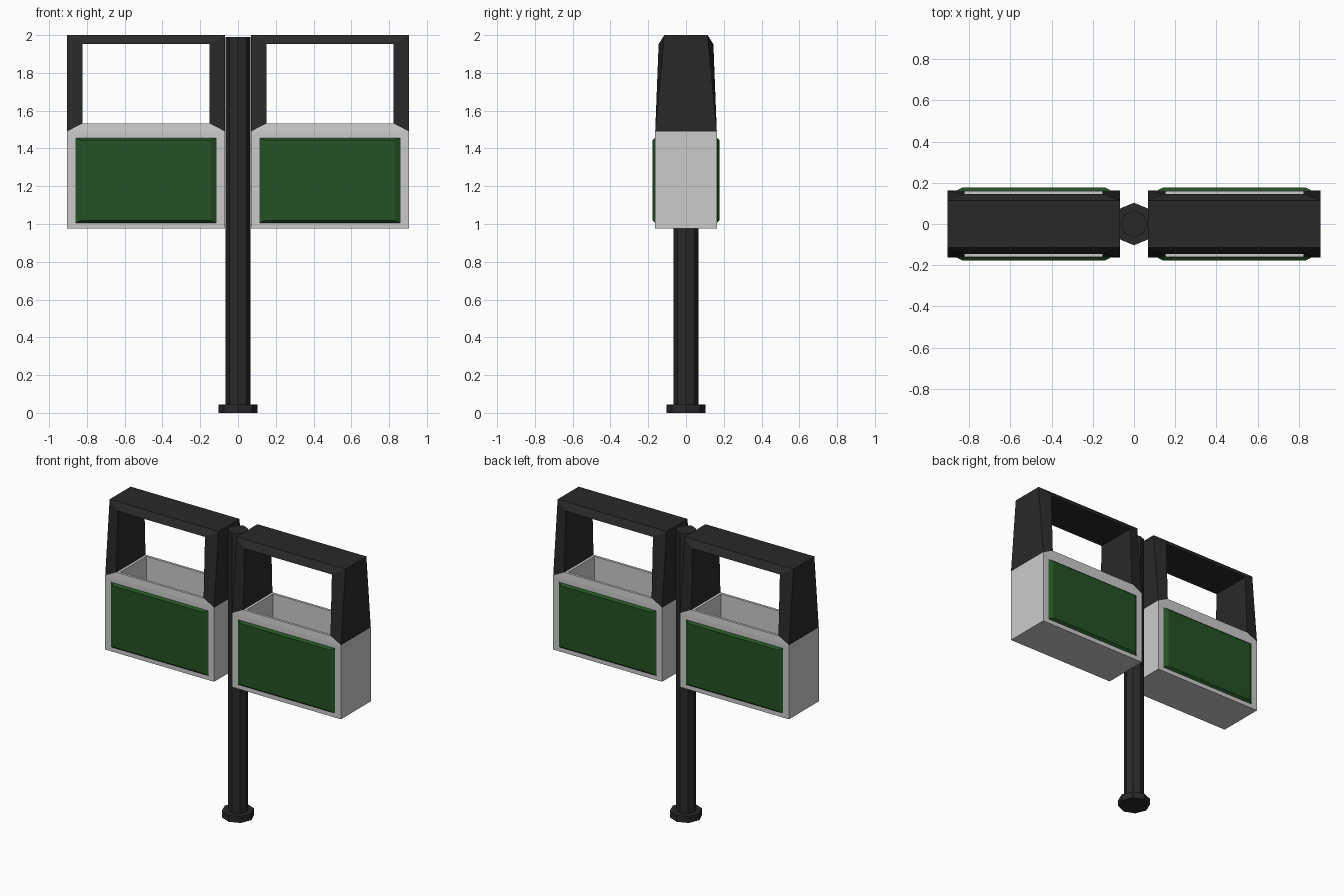
import bpy, bmesh

if "Cube" in bpy.data.objects:
    bpy.data.objects.remove(bpy.data.objects["Cube"])


def material(name, color):
    m = bpy.data.materials.new(name)
    m.diffuse_color = color
    m.use_nodes = True
    m.node_tree.nodes["Principled BSDF"].inputs["Base Color"].default_value = m.diffuse_color
    return m


BLACK = material("black_metal", (0.022, 0.022, 0.022, 1))
GREEN = material("green_panel", (0.018, 0.085, 0.018, 1))


def loft(name, rings, mat=None):
    """Skin a series of four-point rings and cap both ends."""
    bm = bmesh.new()
    rows = [[bm.verts.new(p) for p in ring] for ring in rings]
    for a, b in zip(rows, rows[1:]):
        for i in range(4):
            j = (i + 1) % 4
            bm.faces.new((a[i], a[j], b[j], b[i]))
    bm.faces.new(rows[0])
    bm.faces.new(rows[-1])
    bmesh.ops.recalc_face_normals(bm, faces=bm.faces)
    me = bpy.data.meshes.new(name)
    bm.to_mesh(me)
    bm.free()
    ob = bpy.data.objects.new(name, me)
    bpy.context.collection.objects.link(ob)
    if mat:
        me.materials.append(mat)
    return ob


def flat_rect(cx, hx, hy, z):
    return [(cx - hx, -hy, z), (cx + hx, -hy, z), (cx + hx, hy, z), (cx - hx, hy, z)]


def upright_rect(cx, hx, y, z0, z1):
    return [(cx - hx, y, z0), (cx + hx, y, z0), (cx + hx, y, z1), (cx - hx, y, z1)]


def octagon(name, r, z0, z1):
    bpy.ops.mesh.primitive_cylinder_add(vertices=8, radius=r, depth=z1 - z0,
                                        location=(0, 0, (z0 + z1) / 2))
    ob = bpy.context.object
    ob.name = name
    ob.data.materials.append(BLACK)


# central pole and foot
octagon("pole", 0.065, 0.04, 1.99)
octagon("pole_foot", 0.103, 0.0, 0.045)

for side, s in (("left", -1), ("right", 1)):
    cx = s * 0.487

    # open bin: outer walls, sloped shoulders, rim, cavity and floor
    loft(f"{side}_bin", [
        flat_rect(cx, 0.418, 0.163, 0.976),
        flat_rect(cx, 0.418, 0.163, 1.49),
        flat_rect(cx, 0.335, 0.16, 1.533),
        flat_rect(cx, 0.317, 0.143, 1.533),
        flat_rect(cx, 0.317, 0.143, 1.0),
    ])

    # hood: two posts and a top bar, narrowing upward along the outer edge
    stations = []
    for d, top in ((-1, 0), (-1, 1), (1, 1), (1, 0)):
        xo, xi = cx + d * 0.418, cx + d * 0.335
        zo, yo, zi, yi = (2.0, 0.115, 1.952, 0.145) if top else (1.49, 0.163, 1.533, 0.16)
        stations.append([(xo, -yo, zo), (xo, yo, zo), (xi, yi, zi), (xi, -yi, zi)])
    loft(f"{side}_hood", stations, BLACK)

    # raised bevelled panels on front and back
    for face, f in (("front", -1), ("back", 1)):
        loft(f"{side}_{face}_panel", [
            upright_rect(cx, 0.379, f * 0.16, 1.003, 1.459),
            upright_rect(cx, 0.344, f * 0.178, 1.019, 1.443),
        ], GREEN)
